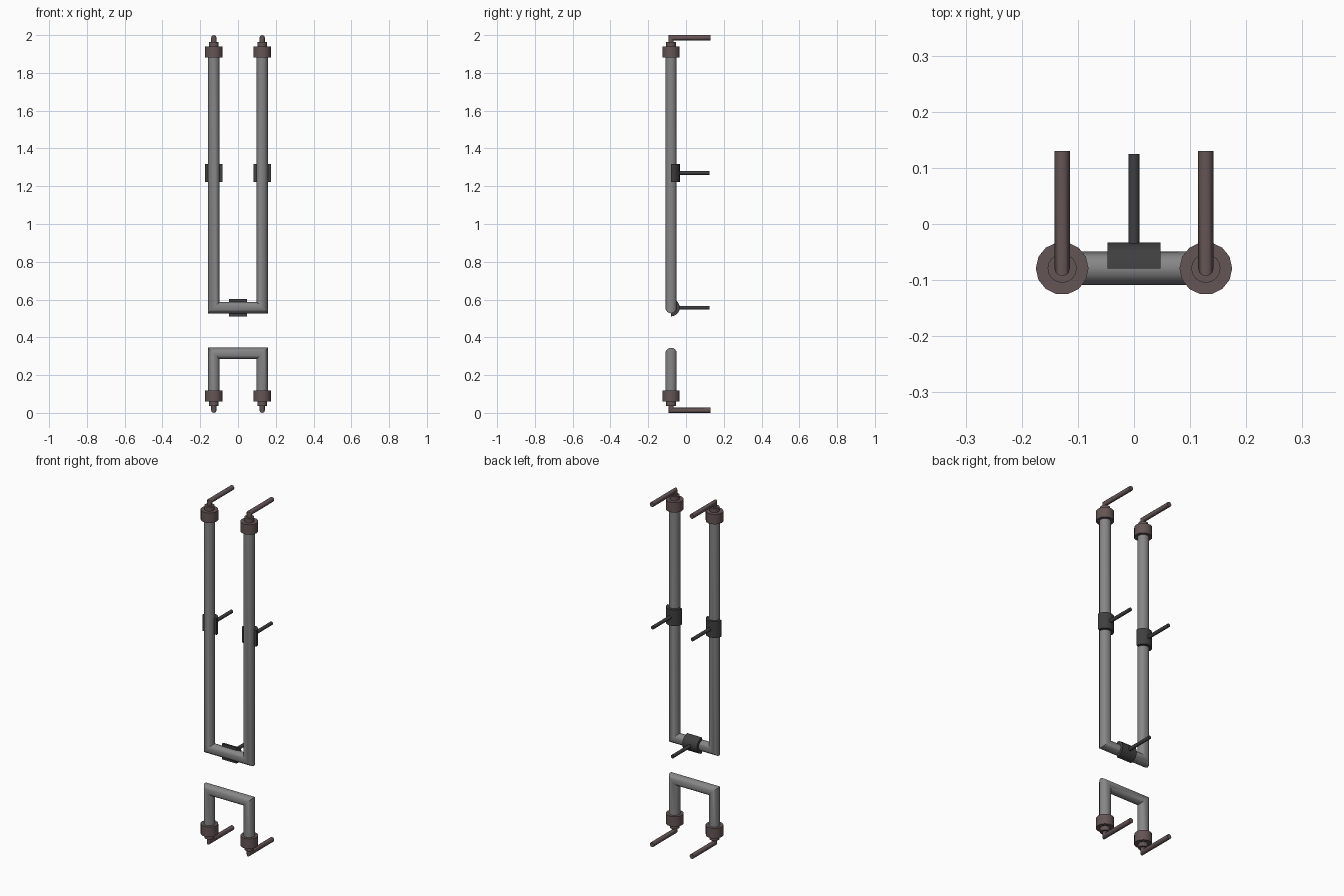
import bpy, bmesh, math
from mathutils import Vector, Matrix

cube = bpy.data.objects.get("Cube")
if cube:
    bpy.data.objects.remove(cube)


def material(name, rgb):
    m = bpy.data.materials.new(name)
    m.use_nodes = True
    m.diffuse_color = (*rgb, 1)
    m.node_tree.nodes["Principled BSDF"].inputs["Base Color"].default_value = (*rgb, 1)
    return m


GREY = material("grey tube", (0.24, 0.24, 0.24))
DARK = material("dark bracket", (0.05, 0.05, 0.05))
BROWN = material("brown fitting", (0.13, 0.09, 0.09))
X, Y, Z = Vector((1, 0, 0)), Vector((0, 1, 0)), Vector((0, 0, 1))
AXIS_Y = -0.079   # depth of the tube centre lines
TUBE_X = 0.128    # sideways offset of the uprights
LOOP_LOW, LOOP_HIGH = 0.557, 0.315


def finish(name, bm, mat):
    bmesh.ops.recalc_face_normals(bm, faces=bm.faces)
    mesh = bpy.data.meshes.new(name)
    bm.to_mesh(mesh)
    bm.free()
    mesh.materials.append(mat)
    ob = bpy.data.objects.new(name, mesh)
    bpy.context.collection.objects.link(ob)
    bpy.ops.object.select_all(action='DESELECT')
    ob.select_set(True)
    bpy.context.view_layer.objects.active = ob
    bpy.ops.object.shade_smooth_by_angle(angle=math.radians(35))
    return ob


def pipe(name, path, radius, normal, mat, sides=16):
    """Sweep a circle along a flat path, with mitred corners."""
    pts = [Vector(p) for p in path]
    dirs = [(b - a).normalized() for a, b in zip(pts, pts[1:])]
    bm = bmesh.new()
    rings = []
    for p, d1, d2 in zip(pts, dirs[:1] + dirs, dirs + dirs[-1:]):
        side = (normal.cross(d1) + normal.cross(d2)) / (1 + d1.dot(d2))
        angles = [2 * math.pi * i / sides for i in range(sides)]
        rings.append([bm.verts.new(p + radius * (math.cos(a) * normal + math.sin(a) * side))
                      for a in angles])
    for r, s in zip(rings, rings[1:]):
        for i in range(sides):
            j = (i + 1) % sides
            bm.faces.new((r[i], r[j], s[j], s[i]))
    bm.faces.new(rings[0])
    bm.faces.new(rings[-1])
    return finish(name, bm, mat)


def half_sleeve(name, centre, axis, inner=0.029, outer=0.046, length=0.094, steps=10):
    """Half ring that hugs the back of a tube."""
    across = axis.cross(Y)
    angles = [math.pi * i / steps for i in range(steps + 1)]
    arc = [(outer, a) for a in angles] + [(inner, a) for a in reversed(angles)]
    start = Vector(centre) - axis * length / 2
    bm = bmesh.new()
    verts = [bm.verts.new(start + r * (math.cos(a) * across + math.sin(a) * Y)) for r, a in arc]
    n = steps + 1
    faces = [bm.faces.new((verts[i], verts[i + 1], verts[2 * n - 2 - i], verts[2 * n - 1 - i]))
             for i in range(steps)]
    new = bmesh.ops.extrude_face_region(bm, geom=faces, use_keep_orig=True)["geom"]
    bmesh.ops.translate(bm, vec=axis * length,
                        verts=[v for v in new if isinstance(v, bmesh.types.BMVert)])
    return finish(name, bm, DARK)


# Two U-shaped tubes
for name, end, bend in (("upper_tube", 1.9, LOOP_LOW), ("lower_tube", 0.1, LOOP_HIGH)):
    pipe(name, [(-TUBE_X, AXIS_Y, end), (-TUBE_X, AXIS_Y, bend),
                (TUBE_X, AXIS_Y, bend), (TUBE_X, AXIS_Y, end)], 0.03, Y, GREY)

# End fittings: cap, collar and bent pin on every tube end
for side, x in (("right", -TUBE_X), ("left", TUBE_X)):
    for level, base, up in (("upper", 2.0, -1), ("lower", 0.0, 1)):
        def at(h, y=AXIS_Y):
            return (x, y, base + up * h)
        tag = f"{level}_{side}"
        pipe(tag + "_cap", [at(0.118), at(0.06)], 0.047, X, BROWN, 14)
        pipe(tag + "_collar", [at(0.065), at(0.036)], 0.026, X, BROWN)
        pipe(tag + "_pin", [at(0.045), at(0.0137), at(0.0137, 0.13)], 0.0137, X, BROWN, 12)

# Wall brackets: half sleeve with a rod pointing back
for name, x, z, axis in (("right_bracket", -TUBE_X, 1.27, Z), ("left_bracket", TUBE_X, 1.27, Z),
                         ("bottom_bracket", 0, LOOP_LOW, X)):
    half_sleeve(name + "_sleeve", (x, AXIS_Y, z), axis)
    pipe(name + "_rod", [(x, AXIS_Y + 0.035, z), (x, 0.125, z)], 0.01, X, DARK, 12)
